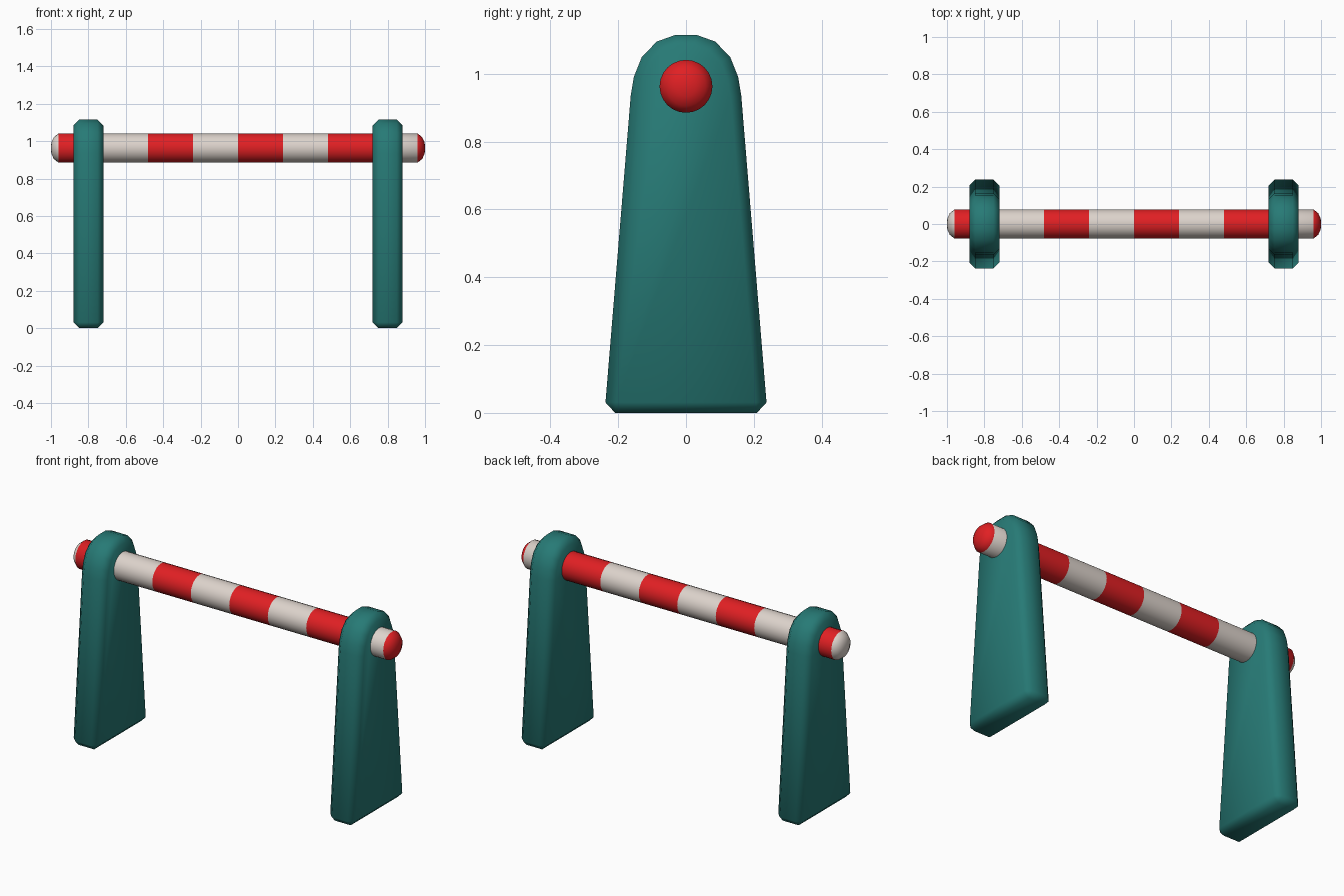
import bpy, bmesh, math

if "Cube" in bpy.data.objects:
    bpy.data.objects.remove(bpy.data.objects["Cube"])


def material(name, rgb):
    m = bpy.data.materials.new(name)
    m.diffuse_color = (*rgb, 1)
    m.use_nodes = True
    m.node_tree.nodes["Principled BSDF"].inputs["Base Color"].default_value = m.diffuse_color
    return m


teal = material("teal", (0.02, 0.195, 0.18))
red = material("red", (0.75, 0.014, 0.017))
white = material("off_white", (0.72, 0.65, 0.60))


def add_object(name, bm, mats):
    bmesh.ops.recalc_face_normals(bm, faces=bm.faces)
    mesh = bpy.data.meshes.new(name)
    bm.to_mesh(mesh)
    bm.free()
    for m in mats:
        mesh.materials.append(m)
    for p in mesh.polygons:
        p.use_smooth = True
    ob = bpy.data.objects.new(name, mesh)
    bpy.context.collection.objects.link(ob)
    return ob


# Posts: tapered slab with a rounded top, chamfered all round
half = [(0.24, 0), (0.163, 0.935), (0.154, 0.99), (0.13, 1.05),
        (0.086, 1.095), (0.03, 1.115)]
outline = half + [(-y, z) for y, z in reversed(half)]


def post(name, x):
    bm = bmesh.new()
    face = bm.faces.new([bm.verts.new((x - 0.08, y, z)) for y, z in outline])
    ext = bmesh.ops.extrude_face_region(bm, geom=[face])
    moved = [v for v in ext["geom"] if isinstance(v, bmesh.types.BMVert)]
    bmesh.ops.translate(bm, verts=moved, vec=(0.16, 0, 0))
    bmesh.ops.recalc_face_normals(bm, faces=bm.faces)
    sharp = [e for e in bm.edges if e.calc_face_angle() > math.radians(35)]
    bmesh.ops.bevel(bm, geom=sharp, offset=0.031, segments=1,
                    profile=0.5, affect='EDGES')
    add_object(name, bm, [teal])


post("left_post", -0.8)
post("right_post", 0.8)

# Striped bar: rings along x with rounded ends, a stripe every 0.24
STRIPE, SIDES, RADIUS, HEIGHT = 0.24, 24, 0.078, 0.963
right_end = [(0.985, 0.058), (0.998, 0.03)]
stations = ([(-x, r) for x, r in reversed(right_end)]
            + [(i * STRIPE, RADIUS) for i in range(-4, 5)] + right_end)
bm = bmesh.new()
rings = []
for x, r in stations:
    rings.append([bm.verts.new((x, r * math.cos(a), HEIGHT + r * math.sin(a)))
                  for a in (2 * math.pi * k / SIDES for k in range(SIDES))])
for a, b in zip(rings, rings[1:]):
    for k in range(SIDES):
        n = (k + 1) % SIDES
        bm.faces.new((a[k], a[n], b[n], b[k]))
# end caps, slightly domed
for ring, x in ((rings[0], -1.0), (rings[-1], 1.0)):
    tip = bm.verts.new((x, 0, HEIGHT))
    for k in range(SIDES):
        bm.faces.new((ring[k], ring[(k + 1) % SIDES], tip))
for f in bm.faces:
    f.material_index = math.floor(f.calc_center_median().x / STRIPE) % 2
add_object("striped_bar", bm, [red, white])
